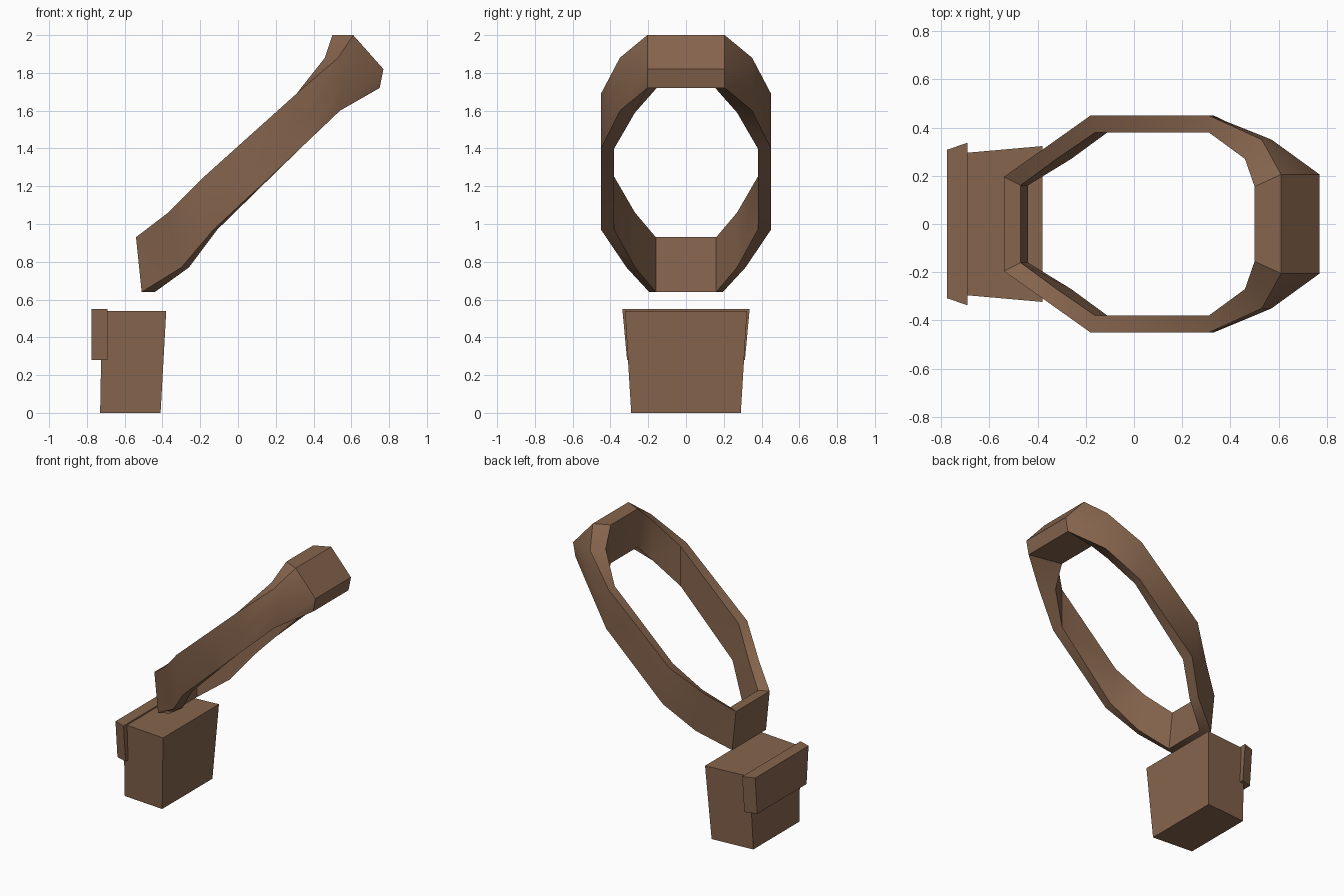
import bpy, bmesh, math

if "Cube" in bpy.data.objects:
    bpy.data.objects.remove(bpy.data.objects["Cube"])

brown = bpy.data.materials.new("brown")
brown.diffuse_color = (0.24, 0.13, 0.075, 1)
brown.use_nodes = True
brown.node_tree.nodes["Principled BSDF"].inputs["Base Color"].default_value = brown.diffuse_color


def make_object(name, bm):
    bmesh.ops.recalc_face_normals(bm, faces=bm.faces[:])
    mesh = bpy.data.meshes.new(name)
    bm.to_mesh(mesh)
    bm.free()
    mesh.materials.append(brown)
    obj = bpy.data.objects.new(name, mesh)
    bpy.context.collection.objects.link(obj)
    return obj


def tapered_block(name, bottom, top):
    """Each level: z, x_left, x_right, half width at left, half width at right."""
    bm = bmesh.new()
    rings = []
    for z, xl, xr, wl, wr in (bottom, top):
        rings.append([bm.verts.new(p) for p in
                      ((xl, -wl, z), (xr, -wr, z), (xr, wr, z), (xl, wl, z))])
    lo, hi = rings
    bm.faces.new(lo)
    bm.faces.new(hi)
    for i in range(4):
        j = (i + 1) % 4
        bm.faces.new((lo[i], lo[j], hi[j], hi[i]))
    return make_object(name, bm)


# Half of the tilted band: five-point sections as (x, z) with
# outer half width, inner half width, then
# outer top, outer middle, outer bottom, inner bottom, inner top
stations = [
    (0.195, 0.16, (-0.54, 0.93), (-0.525, 0.785), (-0.51, 0.64), (-0.44, 0.64), (-0.47, 0.93)),
    (0.315, 0.27, (-0.37, 1.06), (-0.335, 0.915), (-0.30, 0.77), (-0.26, 0.77), (-0.32, 1.06)),
    (0.45, 0.38, (-0.18, 1.25), (-0.155, 1.11), (-0.13, 0.97), (-0.11, 0.97), (-0.16, 1.25)),
    (0.45, 0.38, (0.31, 1.69), (0.32, 1.54), (0.33, 1.40), (0.31, 1.40), (0.31, 1.69)),
    (0.35, 0.27, (0.53, 1.88), (0.57, 1.78), (0.54, 1.60), (0.46, 1.59), (0.46, 1.88)),
    (0.205, 0.155, (0.61, 2.0), (0.77, 1.82), (0.75, 1.72), (0.50, 1.72), (0.50, 2.0)),
]

# Band: the half loop mirrored across y and closed
bm = bmesh.new()
sections = []
for side, half in ((1, stations), (-1, stations[::-1])):
    for w_out, w_in, *pts in half:
        sections.append([bm.verts.new((x, side * (w_out if k < 3 else w_in), z))
                         for k, (x, z) in enumerate(pts)])
for s, a in enumerate(sections):
    b = sections[(s + 1) % len(sections)]
    for k in range(5):
        n = (k + 1) % 5
        bm.faces.new((a[k], a[n], b[n], b[k]))
band = make_object("tilted_band", bm)
bpy.context.view_layer.objects.active = band
band.select_set(True)
bpy.ops.object.shade_smooth_by_angle(angle=math.radians(35))

# Lower block and its back plate
tapered_block("lower_block", (0.0, -0.73, -0.41, 0.265, 0.29),
              (0.54, -0.72, -0.38, 0.293, 0.323))
tapered_block("back_plate", (0.28, -0.775, -0.69, 0.285, 0.312),
              (0.55, -0.775, -0.69, 0.308, 0.337))
